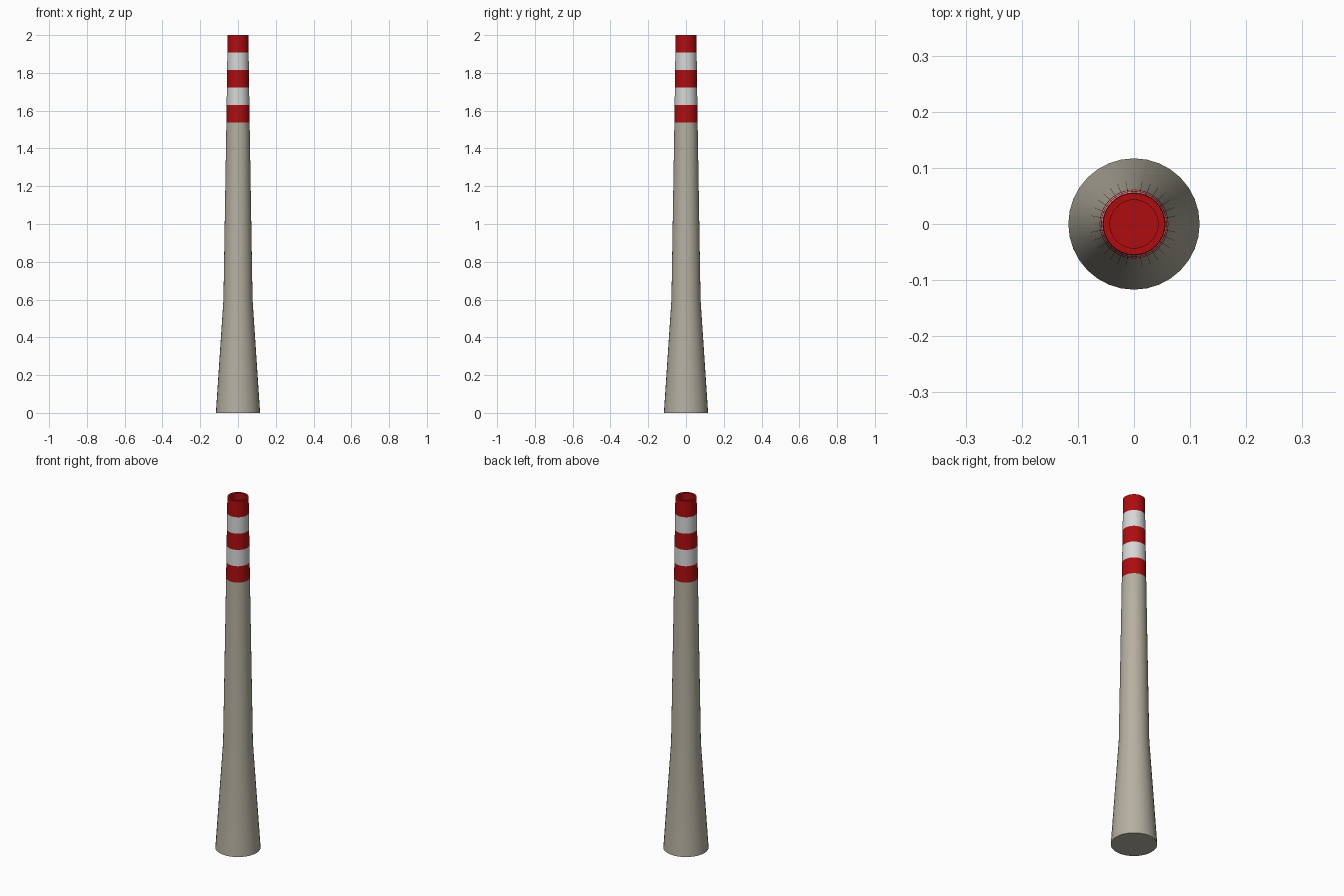
import bpy, bmesh, math

if "Cube" in bpy.data.objects:
    bpy.data.objects.remove(bpy.data.objects["Cube"])

SIDES = 32

def material(name, rgb):
    m = bpy.data.materials.new(name)
    m.diffuse_color = (*rgb, 1)
    m.use_nodes = True
    m.node_tree.nodes["Principled BSDF"].inputs["Base Color"].default_value = m.diffuse_color
    return m

concrete = material("concrete", (0.46, 0.43, 0.35))
red = material("warning red", (0.42, 0.004, 0.005))
white = material("warning white", (0.68, 0.68, 0.68))

def lathe(name, profile, mats, slot):
    """Revolve (radius, z) points, capping both ends; slot(z) picks the colour."""
    bm = bmesh.new()
    rings = [[bm.verts.new((r * math.cos(2 * math.pi * i / SIDES),
                            r * math.sin(2 * math.pi * i / SIDES), z))
              for i in range(SIDES)] for r, z in profile]
    for a, b in zip(rings, rings[1:]):
        for i in range(SIDES):
            j = (i + 1) % SIDES
            bm.faces.new((a[i], a[j], b[j], b[i]))
    bm.faces.new(rings[0][::-1])
    bm.faces.new(rings[-1])
    for f in bm.faces:
        f.material_index = slot(f.calc_center_median().z)
    mesh = bpy.data.meshes.new(name)
    bm.to_mesh(mesh)
    bm.free()
    for m in mats:
        mesh.materials.append(m)
    ob = bpy.data.objects.new(name, mesh)
    bpy.context.collection.objects.link(ob)
    bpy.context.view_layer.objects.active = ob
    ob.select_set(True)
    bpy.ops.object.shade_smooth_by_angle(angle=math.radians(30))
    ob.select_set(False)

# Chimney: flared base, tapering shaft, five warning bands, recessed flue
BAND_START, BAND = 1.538, 0.0924
profile = [(0.117, 0), (0.077, 0.6)]
profile += [(0.0615 - 0.0013 * k, BAND_START + BAND * k) for k in range(6)]
profile[-1] = (0.055, 2.0)
profile += [(0.043, 2.0), (0.043, 1.95)]

def band_slot(z):
    if z < BAND_START:
        return 0
    return 1 + min(int((z - BAND_START) / BAND), 4) % 2

lathe("chimney", profile, [concrete, red, white], band_slot)
